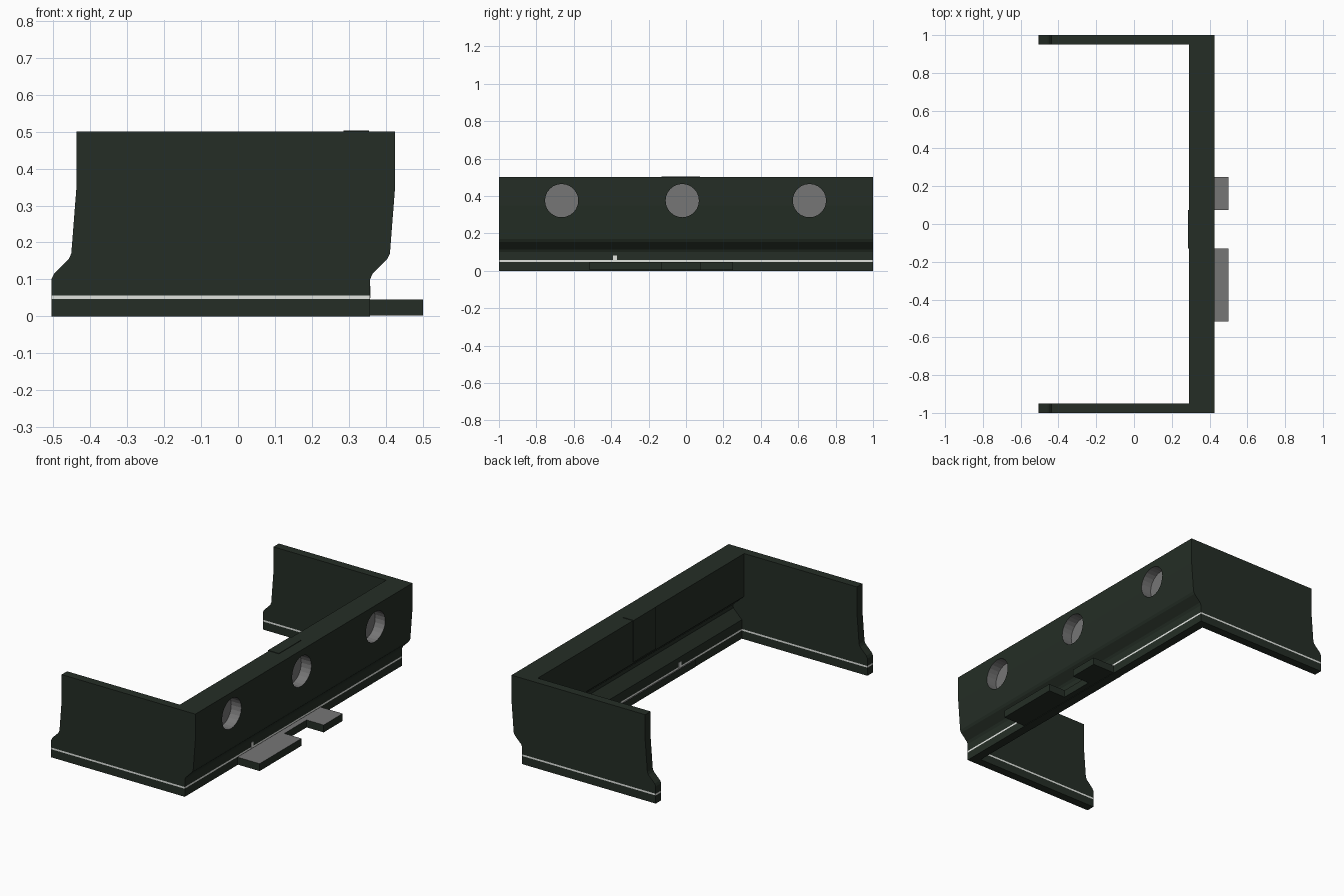
import bpy, bmesh, math
from mathutils import Matrix

if "Cube" in bpy.data.objects:
    bpy.data.objects.remove(bpy.data.objects["Cube"])

def mat(name, rgb):
    m = bpy.data.materials.new(name)
    m.diffuse_color = (*rgb, 1)
    m.use_nodes = True
    m.node_tree.nodes["Principled BSDF"].inputs["Base Color"].default_value = m.diffuse_color
    return m

DARK = mat("dark green", (0.018, 0.027, 0.019))
GREY = mat("mid grey", (0.18, 0.18, 0.18))
WHITE = mat("off white", (0.75, 0.77, 0.74))
STRIPE = (0.047, 0.057)
HOLES = [(-0.665, 0.375), (-0.02, 0.375), (0.66, 0.375)]
HOLE_R = 0.089

# outer wall outline (x, z), from top to bottom
OUTER = [(0.425, 0.5), (0.425, 0.35), (0.411, 0.17), (0.404, 0.155),
         (0.364, 0.115), (0.357, 0.10), (0.357, 0.0)]

def add_object(name, bm, mats):
    me = bpy.data.meshes.new(name)
    bm.to_mesh(me)
    bm.free()
    for m in mats:
        me.materials.append(m)
    ob = bpy.data.objects.new(name, me)
    bpy.context.collection.objects.link(ob)
    return ob

def extrude(outline, y0, y1, stripe=False):
    bm = bmesh.new()
    face = bm.faces.new([bm.verts.new((x, y0, z)) for x, z in outline])
    new = bmesh.ops.extrude_face_region(bm, geom=[face], use_keep_orig=True)["geom"]
    bmesh.ops.translate(bm, vec=(0, y1 - y0, 0),
                        verts=[v for v in new if isinstance(v, bmesh.types.BMVert)])
    bmesh.ops.recalc_face_normals(bm, faces=bm.faces)
    if stripe:
        for z in STRIPE:
            bmesh.ops.bisect_plane(bm, geom=bm.verts[:] + bm.edges[:] + bm.faces[:],
                                   plane_co=(0, 0, z), plane_no=(0, 0, 1))
    return bm

def paint(ob, rule):
    for p in ob.data.polygons:
        p.material_index = rule(p, [ob.data.vertices[i].co for i in p.vertices])

def box(name, x, y, z, material):
    bm = extrude([(x[0], z[0]), (x[1], z[0]), (x[1], z[1]), (x[0], z[1])], *y)
    return add_object(name, bm, [material])

def wall_rule(p, cos):
    if all(STRIPE[0] - 1e-4 < c.z < STRIPE[1] + 1e-4 for c in cos):
        return 1
    for y, z in HOLES:
        if all(c.x > 0.3 and math.hypot(c.y - y, c.z - z) < HOLE_R + 0.002 for c in cos):
            return 2
    return 0

# main wall: thick upper part, thin lower part
inner = [(0.305, 0.0), (0.305, 0.11), (0.36, 0.165), (0.362, 0.185), (0.29, 0.25), (0.29, 0.5)]
main = add_object("main_wall", extrude(OUTER + inner, -0.95, 0.95, True), [DARK, WHITE, GREY])

# round lamp recesses
bm = bmesh.new()
for y, z in HOLES:
    bmesh.ops.create_cone(bm, cap_ends=True, segments=24, radius1=HOLE_R, radius2=HOLE_R, depth=0.2,
                          matrix=Matrix.Translation((0.46, y, z)) @ Matrix.Rotation(math.pi / 2, 4, 'Y'))
cutter = add_object("lamp_cutter", bm, [])
cutter.hide_render = True
mod = main.modifiers.new("lamps", 'BOOLEAN')
mod.operation = 'DIFFERENCE'
mod.solver = 'EXACT'
mod.object = cutter
bpy.context.view_layer.objects.active = main
bpy.ops.object.modifier_apply(modifier=mod.name)
bpy.data.objects.remove(cutter)
paint(main, wall_rule)

# side walls: the free edge repeats the outer outline
side = OUTER + [(x - 0.862, z) for x, z in reversed(OUTER)]
for name, y0, y1 in (("side_wall_front", -1, -0.95), ("side_wall_back", 0.95, 1)):
    ob = add_object(name, extrude(side, y0, y1, True), [DARK, WHITE])
    paint(ob, lambda p, cos: min(wall_rule(p, cos), 1))

# stepped bottom plate with grey top
bm = bmesh.new()
pts = [(0.3, -0.515), (0.5, -0.515), (0.5, -0.13), (0.39, -0.13),
       (0.39, 0.075), (0.5, 0.075), (0.5, 0.25), (0.3, 0.25)]
face = bm.faces.new([bm.verts.new((x, y, 0.003)) for x, y in pts])
new = bmesh.ops.extrude_face_region(bm, geom=[face], use_keep_orig=True)["geom"]
bmesh.ops.translate(bm, vec=(0, 0, 0.043), verts=[v for v in new if isinstance(v, bmesh.types.BMVert)])
bmesh.ops.recalc_face_normals(bm, faces=bm.faces)
plate = add_object("bottom_plate", bm, [DARK, GREY])
paint(plate, lambda p, cos: 1 if p.normal.z > 0.9 else 0)

# inner pad and small white marker
box("inner_pad", (0.285, 0.355), (-0.13, 0.075), (0.26, 0.503), DARK)
box("marker", (0.303, 0.359), (-0.39, -0.368), (0.05, 0.082), WHITE)
